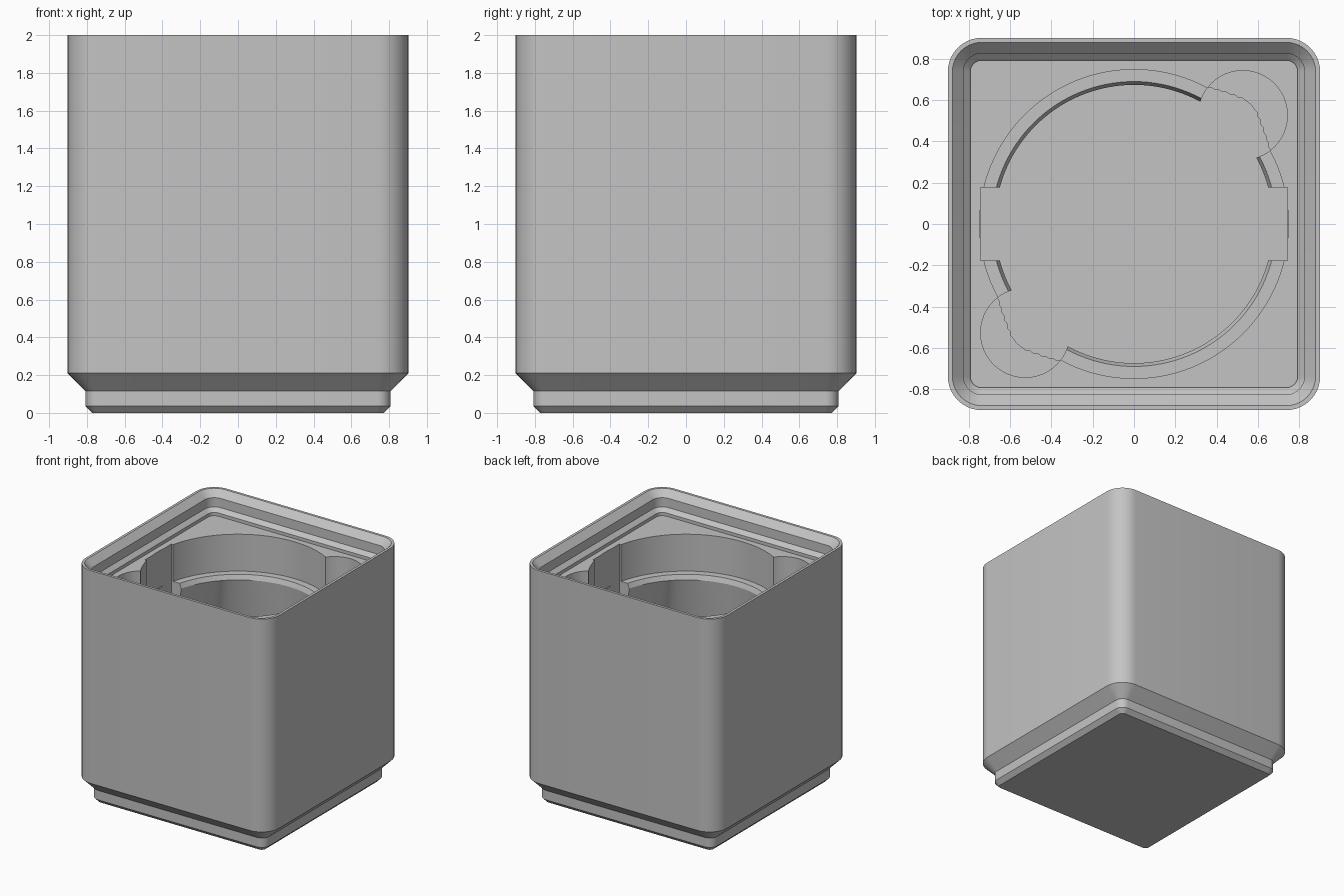
import bpy, bmesh, math

cube = bpy.data.objects.get("Cube")
if cube:
    bpy.data.objects.remove(cube, do_unlink=True)

grey = bpy.data.materials.new("plain_grey")
grey.use_nodes = True
grey.diffuse_color = (0.55, 0.55, 0.55, 1)
grey.node_tree.nodes["Principled BSDF"].inputs["Base Color"].default_value = (0.55, 0.55, 0.55, 1)


def rounded_square(half, radius, steps=10):
    """Outline built from four corner arcs."""
    pts = []
    for q in range(4):
        mid = math.radians(45 + 90 * q)
        cx = math.copysign(half - radius, math.cos(mid))
        cy = math.copysign(half - radius, math.sin(mid))
        for i in range(steps + 1):
            a = math.pi / 2 * (q + i / steps)
            pts.append((cx + radius * math.cos(a), cy + radius * math.sin(a)))
    return pts


def circle(radius, n=128, x=0, y=0):
    return [(x + radius * math.cos(2 * math.pi * i / n),
             y + radius * math.sin(2 * math.pi * i / n)) for i in range(n)]


def radial_square(half, radius, n=128):
    """Rounded square sampled at the same angles as a circle."""
    pts = []
    inner = half - radius
    for ux, uy in circle(1, n):
        t = half / max(abs(ux), abs(uy))
        if min(abs(ux), abs(uy)) * t > inner:
            d = inner * (abs(ux) + abs(uy))
            t = d + math.sqrt(d * d - 2 * inner * inner + radius * radius)
        pts.append((ux * t, uy * t))
    return pts


def loft(name, rings):
    """Closed solid through (z, outline) rings, listed bottom to top."""
    bm = bmesh.new()
    loops = [[bm.verts.new((x, y, z)) for x, y in pts] for z, pts in rings]
    for a, b in zip(loops, loops[1:]):
        for i in range(len(a)):
            j = (i + 1) % len(a)
            bm.faces.new((a[i], a[j], b[j], b[i]))
    bm.faces.new(loops[0][::-1])
    bm.faces.new(loops[-1])
    bmesh.ops.recalc_face_normals(bm, faces=bm.faces)
    mesh = bpy.data.meshes.new(name)
    bm.to_mesh(mesh)
    bm.free()
    obj = bpy.data.objects.new(name, mesh)
    bpy.context.collection.objects.link(obj)
    mesh.materials.append(grey)
    return obj


def square_loft(name, profile):
    # corner radius shrinks with the inset from the outer wall
    return loft(name, [(z, rounded_square(h, h - 0.737)) for z, h in profile])


# Outer body with stepped foot
body = square_loft("bin_body", [(0, 0.772), (0.036, 0.807), (0.115, 0.807),
                                (0.21, 0.902), (2, 0.902)])

# Stacking lip recess down to the deck
cutters = [square_loft("lip_cutter", [(1.81, 0.793), (1.837, 0.793), (1.868, 0.826),
                                      (1.946, 0.826), (2.01, 0.89)])]

# Round pocket with ledge, flaring to a square cavity below
cutters.append(loft("pocket_cutter", [
    (0.25, radial_square(0.8, 0.12)), (1.46, circle(0.674)), (1.5, circle(0.69)),
    (1.5, circle(0.748)), (1.9, circle(0.748))]))

# Finger lobes on one diagonal
for s in (1, -1):
    lobe = circle(0.216, 64, 0.527 * s, 0.527 * s)
    cutters.append(loft("lobe_cutter", [(1.06, lobe), (1.9, lobe)]))

# Cross slot
slot = [(-0.744, -0.176), (0.744, -0.176), (0.744, 0.176), (-0.744, 0.176)]
cutters.append(loft("slot_cutter", [(0.5, slot), (1.9, slot)]))

for cutter in cutters:
    cutter.hide_render = True
    mod = body.modifiers.new("cut", 'BOOLEAN')
    mod.operation = 'DIFFERENCE'
    mod.solver = 'EXACT'
    mod.object = cutter

# Bake the cuts and drop the cutters
graph = bpy.context.evaluated_depsgraph_get()
graph.update()
baked = bpy.data.meshes.new_from_object(body.evaluated_get(graph))
body.modifiers.clear()
body.data = baked
for cutter in cutters:
    bpy.data.objects.remove(cutter, do_unlink=True)

bpy.ops.object.select_all(action='DESELECT')
body.select_set(True)
bpy.context.view_layer.objects.active = body
bpy.ops.object.shade_smooth_by_angle(angle=math.radians(25))
